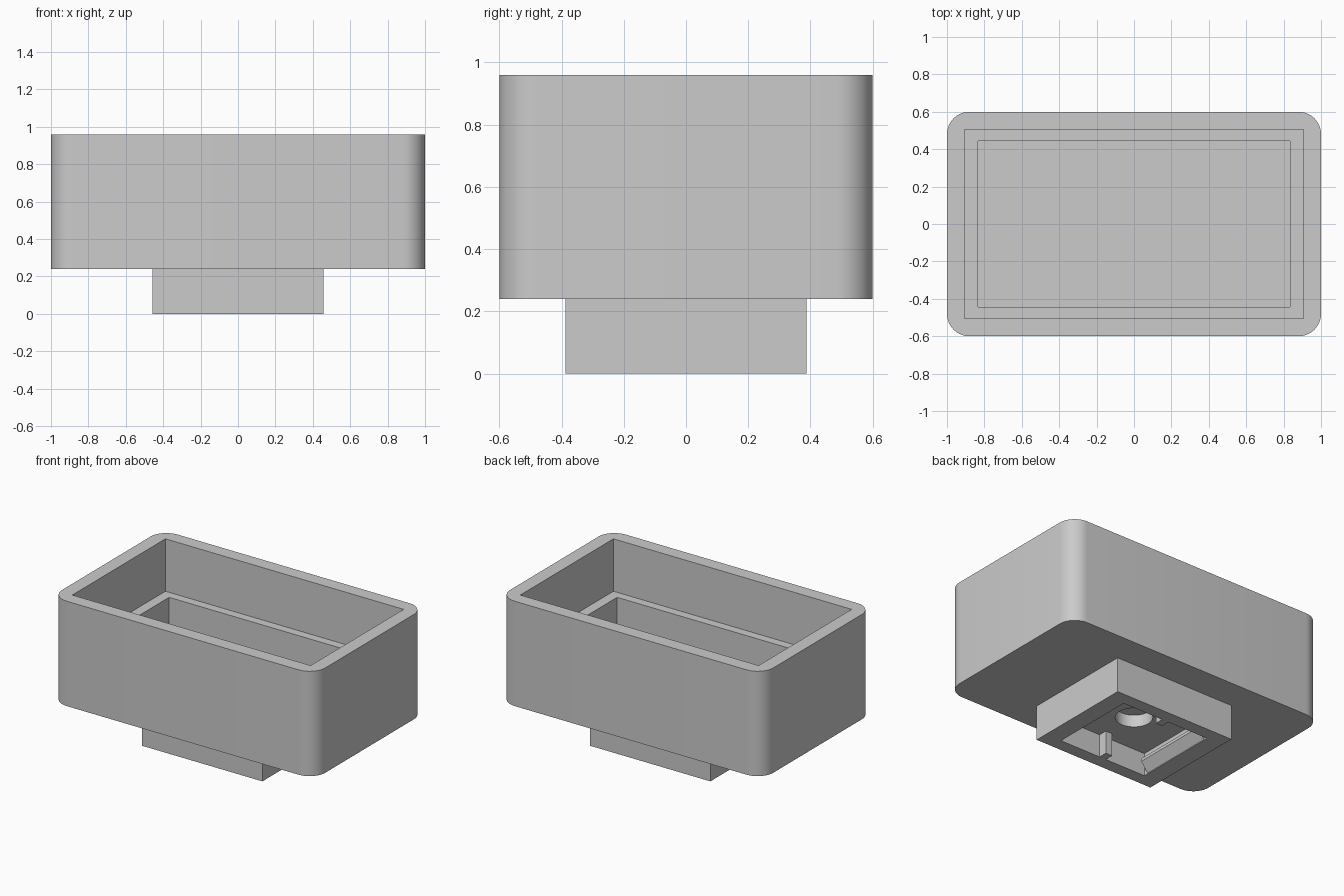
import bpy
import bmesh
from math import radians

cube = bpy.data.objects.get("Cube")
if cube:
    bpy.data.objects.remove(cube, do_unlink=True)

GREY = (0.6, 0.6, 0.6, 1)
mat = bpy.data.materials.new("light grey plastic")
mat.use_nodes = True
mat.diffuse_color = GREY
mat.node_tree.nodes["Principled BSDF"].inputs["Base Color"].default_value = GREY


def add_object(name, bm):
    bmesh.ops.recalc_face_normals(bm, faces=bm.faces[:])
    mesh = bpy.data.meshes.new(name)
    bm.to_mesh(mesh)
    bm.free()
    mesh.materials.append(mat)
    ob = bpy.data.objects.new(name, mesh)
    bpy.context.collection.objects.link(ob)
    return ob


def box(name, x0, x1, y0, y1, z0, z1, radius=0):
    bm = bmesh.new()
    bmesh.ops.create_cube(bm, size=1)
    for v in bm.verts:
        v.co.x = x1 if v.co.x > 0 else x0
        v.co.y = y1 if v.co.y > 0 else y0
        v.co.z = z1 if v.co.z > 0 else z0
    if radius:
        upright = [e for e in bm.edges
                   if abs(e.verts[0].co.z - e.verts[1].co.z) > 0.01]
        bmesh.ops.bevel(bm, geom=upright, offset=radius, segments=10,
                        profile=0.5, affect='EDGES')
    return add_object(name, bm)


def cut(target, cutter):
    cutter.hide_render = True
    mod = target.modifiers.new("cut", 'BOOLEAN')
    mod.operation = 'DIFFERENCE'
    mod.solver = 'EXACT'
    mod.object = cutter
    bpy.context.view_layer.objects.active = target
    bpy.ops.object.modifier_apply(modifier=mod.name)
    bpy.data.objects.remove(cutter, do_unlink=True)


def smooth(ob):
    bpy.ops.object.select_all(action='DESELECT')
    ob.select_set(True)
    bpy.context.view_layer.objects.active = ob
    bpy.ops.object.shade_smooth_by_angle(angle=radians(30))


# Rounded tray with a stepped recess
tray = box("tray", -1, 1, -0.6, 0.6, 0.24, 0.96, radius=0.12)
cut(tray, box("upper_recess", -0.905, 0.905, -0.505, 0.505, 0.6, 1.1))
cut(tray, box("lower_recess", -0.835, 0.835, -0.445, 0.445, 0.33, 0.7))
smooth(tray)

# Square foot with a pocket and a round blind hole
PX, PY, PZ = 0.335, 0.3, 0.157
foot = box("foot", -0.457, 0.457, -0.388, 0.388, 0, 0.24)
cut(foot, box("pocket", -PX, PX, -PY, PY, -0.1, PZ))
bm = bmesh.new()
bmesh.ops.create_cone(bm, cap_ends=True, segments=48,
                      radius1=0.116, radius2=0.116, depth=0.4)
bmesh.ops.translate(bm, verts=bm.verts[:], vec=(0, 0, 0.2))
cut(foot, add_object("round_hole", bm))
smooth(foot)

# Ribs and snap ridges on opposite pocket walls
for side, label in ((-1, "front"), (1, "back")):
    ya, yb = sorted((side * PY, side * (PY - 0.06)))
    box(label + "_rib", -0.025, 0.025, ya, yb, 0, PZ)

for side, label in ((-1, "right"), (1, "left")):
    bm = bmesh.new()
    profile = ((0, 0.005), (0.05, 0.07), (0.05, 0.09), (0, 0.13))
    face = bm.faces.new([bm.verts.new((side * (PX - d), -0.27, z))
                         for d, z in profile])
    ext = bmesh.ops.extrude_face_region(bm, geom=[face], use_keep_orig=True)
    moved = [g for g in ext["geom"] if isinstance(g, bmesh.types.BMVert)]
    bmesh.ops.translate(bm, verts=moved, vec=(0, 0.54, 0))
    add_object(label + "_snap_ridge", bm)
